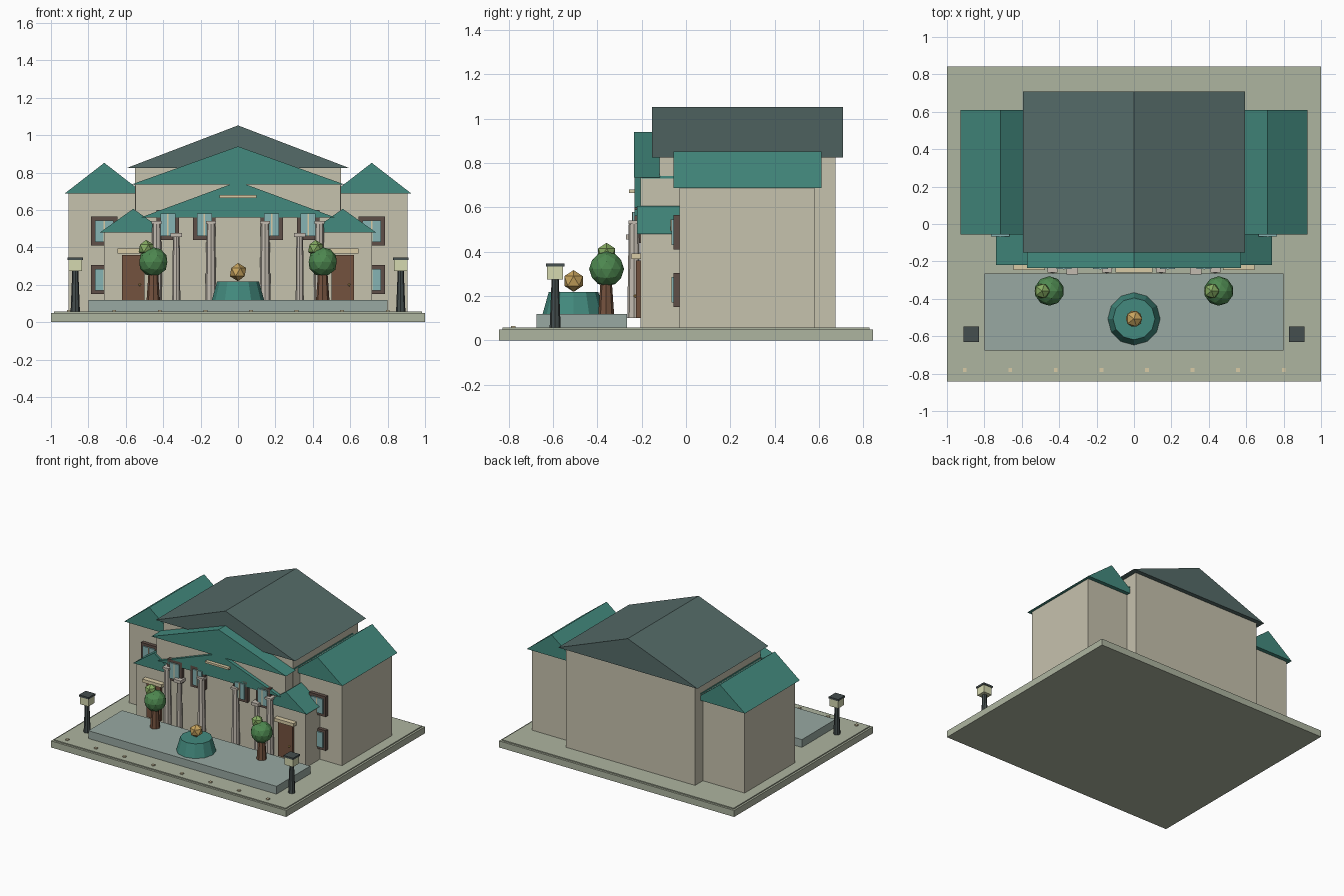
import bpy, bmesh, math

if "Cube" in bpy.data.objects:
    bpy.data.objects.remove(bpy.data.objects["Cube"])


def mat(name, hexa):
    m = bpy.data.materials.new(name)
    rgb = [int(hexa[i:i + 2], 16) / 255 for i in (0, 2, 4)]
    m.diffuse_color = [c / 12.92 if c < 0.04 else ((c + 0.055) / 1.055) ** 2.4 for c in rgb] + [1]
    m.use_nodes = True
    m.node_tree.nodes["Principled BSDF"].inputs["Base Color"].default_value = m.diffuse_color
    return m


STONE = mat("sage_stone", "AEB5A0")
PAVE = mat("paving", "98A9A2")
WALL = mat("wall", "C6C2AE")
TEAL = mat("teal_roof", "438A7E")
SLATE = mat("slate_roof", "556B68")
BROWN = mat("brown_wood", "74523E")
FRAME = mat("frame", "5F4F47")
GLASS = mat("glass", "86B3B3")
PALE = mat("pale_trim", "D8CBA6")
COLUMN = mat("column", "C3BBB0")
GREEN = mat("leaf", "4E8850")
LIME = mat("light_leaf", "86AC62")
GOLD = mat("gold", "C8A45E")
DARK = mat("dark_metal", "454E4E")
LIGHT = mat("lamp_glass", "D5D8B0")


def finish(name, bm, m):
    bmesh.ops.recalc_face_normals(bm, faces=bm.faces)
    me = bpy.data.meshes.new(name)
    bm.to_mesh(me)
    bm.free()
    me.materials.append(m)
    ob = bpy.data.objects.new(name, me)
    bpy.context.collection.objects.link(ob)
    return ob


def box(name, x0, x1, y0, y1, z0, z1, m):
    bm = bmesh.new()
    bmesh.ops.create_cube(bm, size=1)
    for v in bm.verts:
        v.co = (x1 if v.co.x > 0 else x0, y1 if v.co.y > 0 else y0, z1 if v.co.z > 0 else z0)
    return finish(name, bm, m)


def gable(name, cx, half, y0, y1, z0, z1, m):
    # triangular roof prism with its ridge along y
    bm = bmesh.new()
    f = bm.faces.new([bm.verts.new(p) for p in
                      ((cx - half, y0, z0), (cx + half, y0, z0), (cx, y0, z1))])
    ext = bmesh.ops.extrude_face_region(bm, geom=[f])["geom"]
    for v in ext:
        if isinstance(v, bmesh.types.BMVert):
            v.co.y = y1
    return finish(name, bm, m)


def cone(name, x, y, z0, z1, r0, r1, n, m):
    bm = bmesh.new()
    bmesh.ops.create_cone(bm, cap_ends=True, segments=n, radius1=r0, radius2=r1, depth=z1 - z0)
    bmesh.ops.translate(bm, verts=bm.verts, vec=(x, y, (z0 + z1) / 2))
    return finish(name, bm, m)


def ball(name, x, y, z, r, sub, m):
    bm = bmesh.new()
    bmesh.ops.create_icosphere(bm, subdivisions=sub, radius=r)
    bmesh.ops.translate(bm, verts=bm.verts, vec=(x, y, z))
    return finish(name, bm, m)


def window(name, x, y, z0, z1, w):
    # frame on the wall, glass standing proud, thin mullion
    box(name + "_frame", x - w / 2, x + w / 2, y - 0.027, y + 0.01, z0, z1, FRAME)
    box(name + "_glass", x - w / 2 + 0.02, x + w / 2 - 0.02, y - 0.036, y, z0 + 0.02, z1 - 0.02, GLASS)
    box(name + "_mullion", x - 0.004, x + 0.004, y - 0.039, y, z0 + 0.02, z1 - 0.02, PALE)


# ground
box("base", -1, 1, -0.843, 0.843, 0, 0.05, STONE)
box("base_top", -0.985, 0.985, -0.828, 0.828, 0.05, 0.058, STONE)
box("front_terrace", -0.8, 0.8, -0.675, -0.265, 0.05, 0.118, PAVE)
for i in range(8):
    x = -0.905 + i * 0.2436
    box("path_stud", x - 0.01, x + 0.01, -0.79, -0.77, 0.055, 0.066, PALE)

# main hall and front block
box("main_hall", -0.55, 0.55, -0.12, 0.675, 0.05, 0.83, WALL)
gable("main_roof", 0, 0.593, -0.153, 0.708, 0.825, 1.052, SLATE)
box("front_block", -0.548, 0.548, -0.205, 0.1, 0.05, 0.737, WALL)
box("hall_cornice", -0.554, 0.554, -0.2, 0.61, 0.731, 0.741, TEAL)
gable("front_roof", 0, 0.573, -0.235, -0.118, 0.735, 0.94, TEAL)
gable("pediment", 0, 0.52, -0.232, -0.2, 0.56, 0.752, TEAL)
box("pediment_bar", -0.1, 0.1, -0.258, -0.225, 0.665, 0.68, PALE)

# side wings, porches, doors
for s in (-1, 1):
    wx, px = s * 0.715, s * 0.56
    box("wing", wx - 0.19, wx + 0.19, -0.03, 0.58, 0.05, 0.69, WALL)
    gable("wing_roof", wx, 0.213, -0.057, 0.61, 0.687, 0.852, TEAL)
    for z in (0.15, 0.41):
        window("wing_window", s * 0.715, -0.03, z, z + 0.155, 0.14)
    box("porch", px - 0.157, px + 0.157, -0.206, -0.02, 0.05, 0.485, WALL)
    gable("porch_roof", px, 0.178, -0.22, -0.03, 0.48, 0.606, TEAL)
    box("door", px - 0.06, px + 0.06, -0.226, -0.2, 0.1, 0.36, BROWN)
    box("door_lintel", px - 0.083, px + 0.083, -0.245, -0.2, 0.368, 0.393, PALE)
    ball("door_knob", px + 0.035, -0.229, 0.2, 0.008, 1, GOLD)
    for x in (0.18, 0.375):
        window("upper_window", s * x, -0.205, 0.44, 0.6, 0.12)

    # columns and pillars
    for x in (0.145, 0.435):
        cone("column", s * x, -0.235, 0.1, 0.535, 0.03, 0.023, 8, COLUMN)
        box("column_cap", s * x - 0.027, s * x + 0.027, -0.26, -0.205, 0.525, 0.54, COLUMN)
    x = s * 0.33
    cone("pillar", x, -0.24, 0.1, 0.46, 0.022, 0.018, 8, COLUMN)
    box("pillar_cap", x - 0.03, x + 0.03, -0.27, -0.21, 0.455, 0.478, COLUMN)

    # trees
    x = s * 0.453
    cone("tree_trunk", x, -0.36, 0.115, 0.26, 0.036, 0.026, 8, BROWN)
    ball("tree_crown", x, -0.358, 0.322, 0.079, 2, GREEN)
    ball("tree_top", x - 0.038, -0.358, 0.395, 0.045, 1, LIME)

    # lamps
    x = s * 0.87
    cone("lamp_post", x, -0.59, 0.055, 0.28, 0.025, 0.016, 8, DARK)
    box("lamp_lantern", x - 0.036, x + 0.036, -0.626, -0.554, 0.275, 0.333, LIGHT)
    box("lamp_cap", x - 0.041, x + 0.041, -0.631, -0.549, 0.333, 0.347, DARK)

# fountain
cone("fountain_basin", 0, -0.507, 0.118, 0.218, 0.14, 0.112, 12, TEAL)
ball("fountain_ornament", 0, -0.507, 0.268, 0.049, 1, GOLD)
